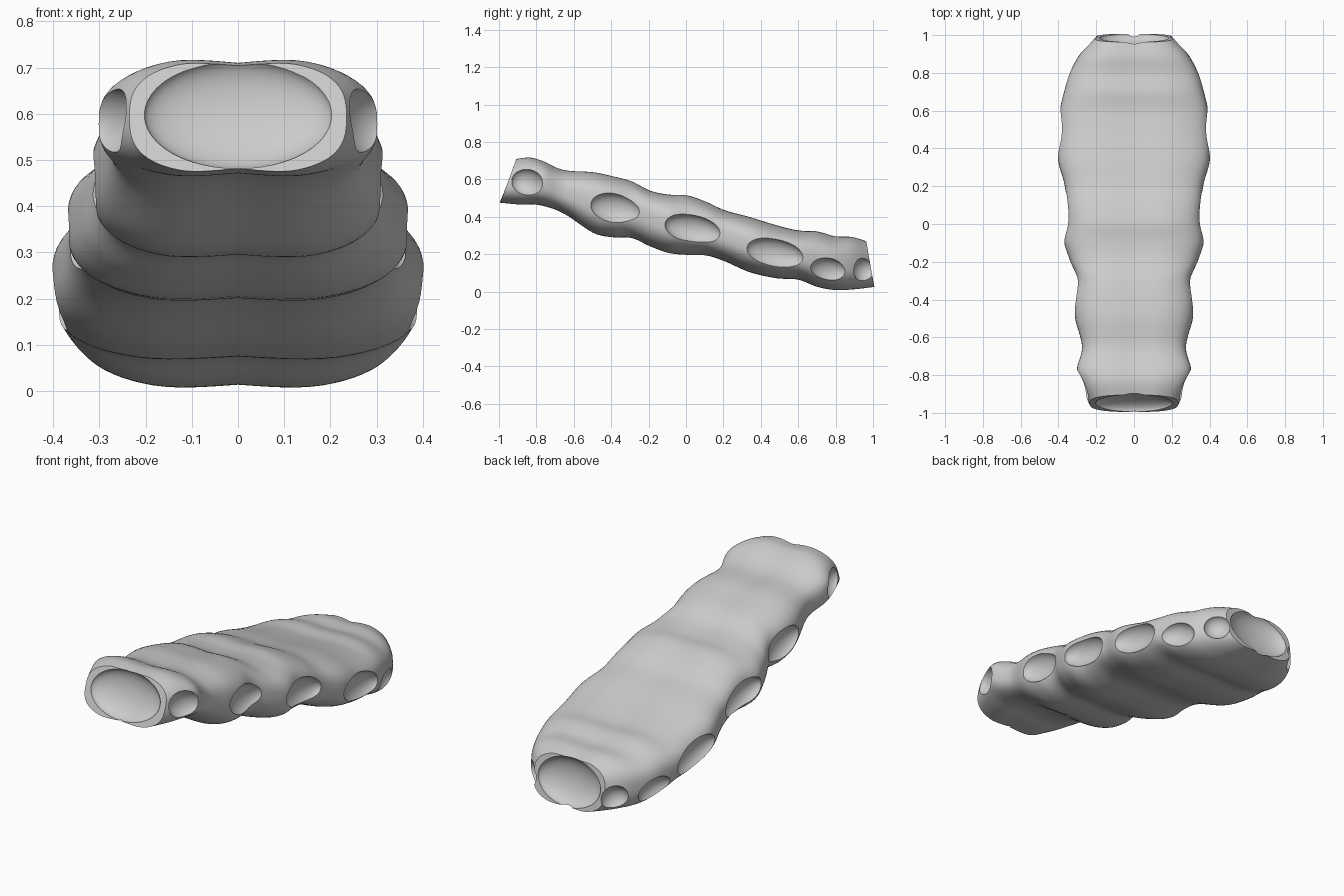
import bpy, bmesh, math
from mathutils import Matrix, Vector

if "Cube" in bpy.data.objects:
    bpy.data.objects.remove(bpy.data.objects["Cube"])

# Body stations: y, top z, bottom z, half width
STATIONS = [
    (-0.95, 0.715, 0.47, 0.235), (-0.86, 0.722, 0.46, 0.275), (-0.77, 0.70, 0.457, 0.302),
    (-0.65, 0.655, 0.41, 0.275), (-0.50, 0.645, 0.31, 0.312), (-0.40, 0.625, 0.285, 0.318),
    (-0.29, 0.595, 0.28, 0.302), (-0.19, 0.545, 0.235, 0.34), (-0.09, 0.525, 0.20, 0.37),
    (0.01, 0.52, 0.19, 0.355), (0.11, 0.485, 0.187, 0.358), (0.21, 0.44, 0.155, 0.368),
    (0.34, 0.405, 0.098, 0.402), (0.48, 0.362, 0.066, 0.398), (0.60, 0.333, 0.058, 0.392),
    (0.70, 0.328, 0.02, 0.37), (0.80, 0.302, 0.002, 0.34), (0.90, 0.298, 0.008, 0.285),
    (0.985, 0.275, 0.02, 0.21),
]
SIDES, STEPS, POWER = 72, 6, 2.8


def catmull(i, t):
    n = len(STATIONS) - 1
    a, b, c, d = (Vector(STATIONS[min(max(i + k, 0), n)]) for k in (-1, 0, 1, 2))
    return 0.5 * (2 * b + (c - a) * t + (2 * a - 5 * b + 4 * c - d) * t * t
                  + (3 * b - a - 3 * c + d) * t ** 3)


def section(bm, y, top, bottom, w):
    mid, h = (top + bottom) / 2, (top - bottom) / 2
    front = max(0, (-0.70 - y) / 0.25)     # slanted front end
    back = max(0, (y - 0.75) / 0.235)      # slanted back end
    ring = []
    for k in range(SIDES):
        a = 2 * math.pi * k / SIDES
        c, s = math.cos(a), math.sin(a)
        x = math.copysign(abs(c) ** (2 / POWER), c)
        v = math.copysign(abs(s) ** (2 / POWER), s)
        yy = y + front * 0.045 * v - back * 0.022 * v
        dip = 0.012 * (1 - x * x) * v      # shallow groove on the midline
        ring.append(bm.verts.new((w * x, yy, mid + h * v - dip * max(0, 1 - 2 * abs(x)))))
    return ring


# Lofted body
bm = bmesh.new()
rings = []
for i in range(len(STATIONS) - 1):
    for s in range(STEPS):
        rings.append(section(bm, *catmull(i, s / STEPS)))
rings.append(section(bm, *STATIONS[-1]))
for r0, r1 in zip(rings, rings[1:]):
    for k in range(SIDES):
        j = (k + 1) % SIDES
        bm.faces.new((r0[k], r0[j], r1[j], r1[k]))
bm.faces.new(rings[0])
bm.faces.new(rings[-1])
bmesh.ops.recalc_face_normals(bm, faces=bm.faces)
mesh = bpy.data.meshes.new("body")
bm.to_mesh(mesh)
bm.free()
body = bpy.data.objects.new("body", mesh)
bpy.context.collection.objects.link(body)
cutters = []


def scoop(loc, radii, tilt, turn=0):
    """Ellipsoid cutter subtracted from the body."""
    b = bmesh.new()
    m = (Matrix.Translation(loc) @ Matrix.Rotation(turn, 4, 'Z')
         @ Matrix.Rotation(math.radians(tilt), 4, 'X') @ Matrix.Diagonal((*radii, 1)))
    bmesh.ops.create_uvsphere(b, u_segments=40, v_segments=24, radius=1, matrix=m)
    me = bpy.data.meshes.new("scoop_cutter")
    b.to_mesh(me)
    b.free()
    ob = bpy.data.objects.new("scoop_cutter", me)
    bpy.context.collection.objects.link(ob)
    ob.hide_render = True
    mod = body.modifiers.new("scoop", 'BOOLEAN')
    mod.operation, mod.solver, mod.object = 'DIFFERENCE', 'EXACT', ob
    cutters.append(ob)


# Side sockets: x, y, z, depth, y radius, z radius, turn toward the end
for x, y, z, d, ry, rz, turn in [
        (0.290, -0.85, 0.585, 0.060, 0.095, 0.075, -32),
        (0.325, -0.38, 0.445, 0.065, 0.135, 0.082, 0),
        (0.368, 0.035, 0.335, 0.065, 0.150, 0.078, 0),
        (0.405, 0.475, 0.205, 0.065, 0.155, 0.080, 3),
        (0.362, 0.765, 0.110, 0.060, 0.105, 0.070, 17),
        (0.250, 0.955, 0.115, 0.055, 0.070, 0.065, 42)]:
    for side in (1, -1):
        scoop((side * x, y, z), (d, ry, rz), -12, side * math.radians(turn))

# Concave end faces
scoop((0, -0.955, 0.60), (0.205, 0.06, 0.125), -20)
scoop((0, 0.99, 0.15), (0.185, 0.065, 0.125), 10)

# Apply the cuts and discard the cutters
bpy.context.view_layer.objects.active = body
body.select_set(True)
for mod in list(body.modifiers):
    bpy.ops.object.modifier_apply(modifier=mod.name)
for ob in cutters:
    bpy.data.objects.remove(ob)
bpy.ops.object.shade_smooth_by_angle(angle=math.radians(35))
